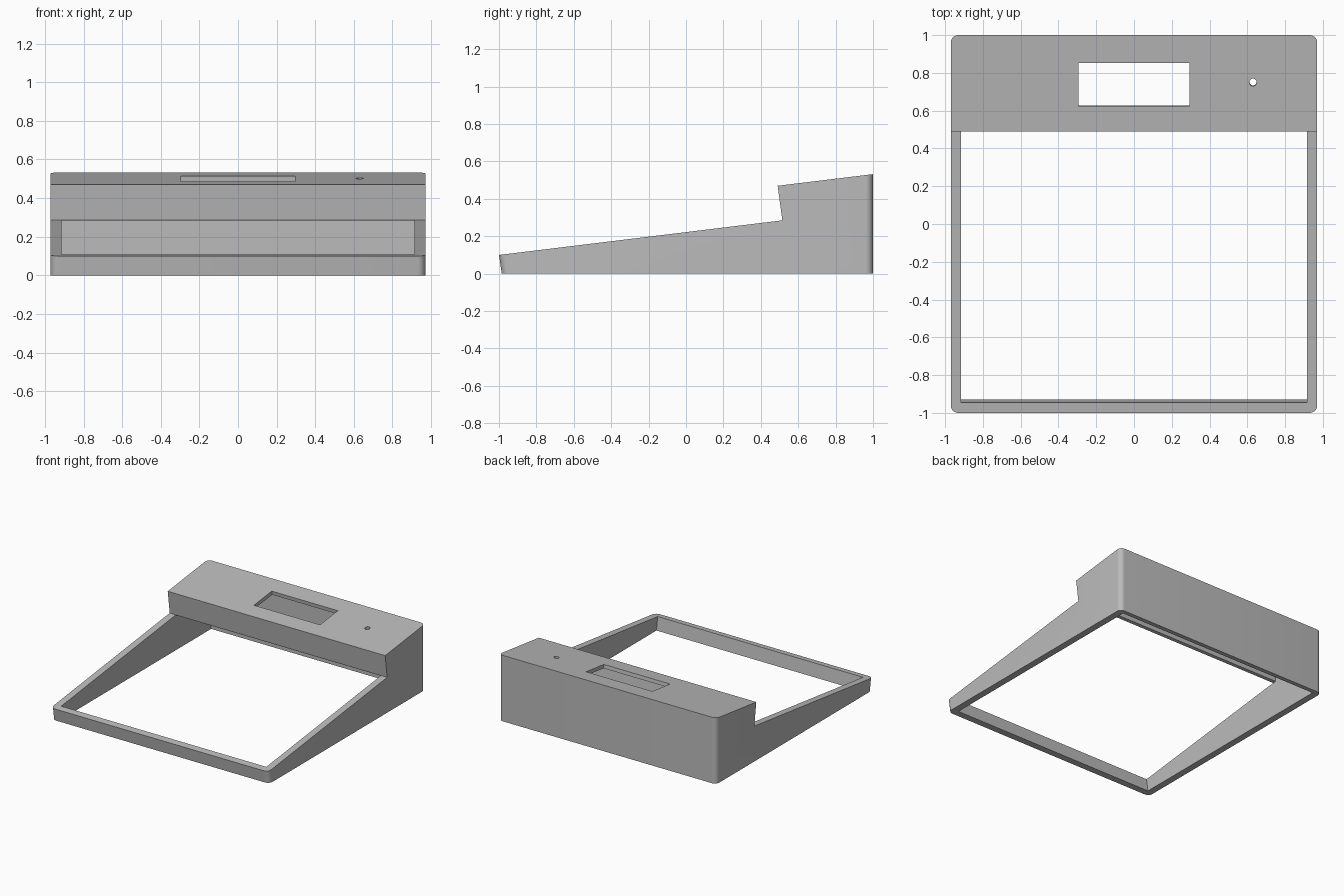
import bpy, bmesh, math
from mathutils import Matrix, Vector

cube = bpy.data.objects.get("Cube")
if cube:
    bpy.data.objects.remove(cube, do_unlink=True)

grey = bpy.data.materials.new("plain grey")
grey.use_nodes = True
colour = (0.5, 0.5, 0.5, 1)
grey.diffuse_color = colour
grey.node_tree.nodes["Principled BSDF"].inputs["Base Color"].default_value = colour


def finish(name, bm):
    bmesh.ops.recalc_face_normals(bm, faces=bm.faces)
    mesh = bpy.data.meshes.new(name)
    bm.to_mesh(mesh)
    bm.free()
    mesh.materials.append(grey)
    obj = bpy.data.objects.new(name, mesh)
    bpy.context.collection.objects.link(obj)
    return obj


def side_prism(profile, half_width):
    """Extrude a (y, z) profile across the width."""
    bm = bmesh.new()
    face = bm.faces.new([bm.verts.new((-half_width, y, z)) for y, z in profile])
    ext = bmesh.ops.extrude_face_region(bm, geom=[face])
    moved = [v for v in ext["geom"] if isinstance(v, bmesh.types.BMVert)]
    bmesh.ops.translate(bm, verts=moved, vec=(2 * half_width, 0, 0))
    return bm


# Outer wedge with a raised rear housing
W, WALL = 0.97, 0.055
outer = [(-0.985, 0), (-1, 0.10), (0.515, 0.285), (0.49, 0.47), (1, 0.532), (1, 0)]
bm = side_prism(outer, W)

# Round the four upright corners
bm.edges.ensure_lookup_table()
corners = []
for e in bm.edges:
    a, b = (v.co for v in e.verts)
    upright = abs(a.x - b.x) < 1e-4 and abs(a.z - b.z) > 0.05
    if upright and (max(a.y, b.y) < -0.9 or min(a.y, b.y) > 0.9):
        corners.append(e)
bmesh.ops.bevel(bm, geom=corners, offset=0.04, segments=8, profile=0.5,
                affect="EDGES")
frame = finish("console_frame", bm)

# Hollow interior, open below and above the sloping frame
cavity = [(-0.915, -0.1), (-0.93, 0), (-0.96, 0.2), (-0.96, 0.4), (0.47, 0.4),
          (0.514, 0.283), (0.541, 0.286), (0.519, 0.443), (0.965, 0.497),
          (0.965, -0.1)]
cutters = [finish("interior_cutter", side_prism(cavity, W - WALL))]

# Display window and button hole, square to the sloping top
tilt = Matrix.Rotation(math.atan2(0.062, 0.51), 4, "X")


def on_top(x, y):
    return Matrix.Translation(Vector((x, y, 0.47 + (y - 0.49) * 0.1216))) @ tilt


bm = bmesh.new()
bmesh.ops.create_cube(bm, size=1, matrix=on_top(0, 0.738)
                      @ Matrix.Diagonal((0.59, 0.228, 0.12, 1)))
cutters.append(finish("window_cutter", bm))

bm = bmesh.new()
bmesh.ops.create_cone(bm, cap_ends=True, segments=32, radius1=0.02, radius2=0.02,
                      depth=0.12, matrix=on_top(0.63, 0.75))
cutters.append(finish("button_hole_cutter", bm))

bpy.context.view_layer.objects.active = frame
frame.select_set(True)
for c in cutters:
    mod = frame.modifiers.new(c.name, "BOOLEAN")
    mod.operation = "DIFFERENCE"
    mod.solver = "EXACT"
    mod.object = c
    bpy.ops.object.modifier_apply(modifier=mod.name)
for c in cutters:
    bpy.data.objects.remove(c, do_unlink=True)

bpy.ops.object.shade_smooth_by_angle(angle=math.radians(30))
